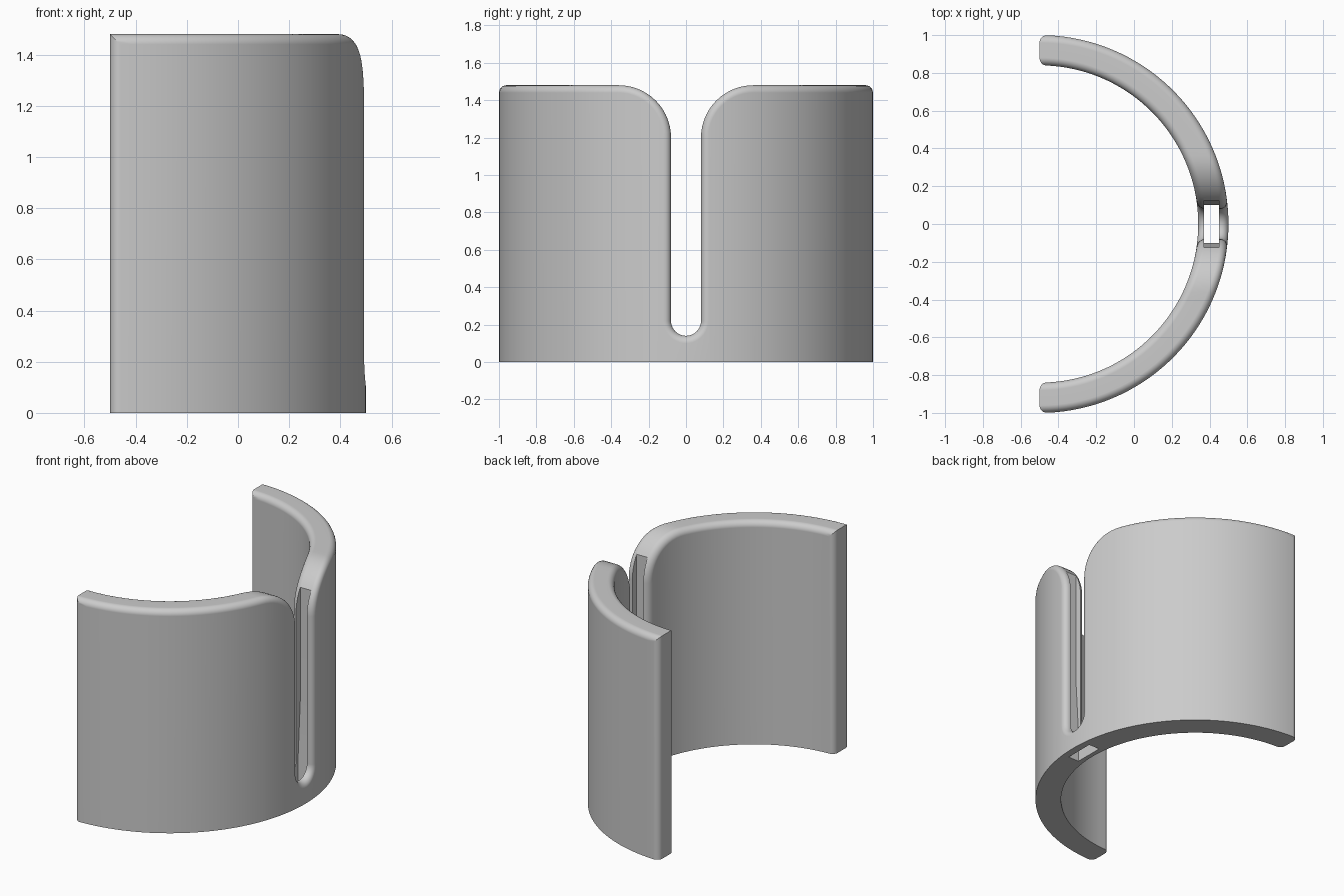
import bpy, bmesh
from math import sin, cos, asin, sqrt, pi, radians

cube = bpy.data.objects.get("Cube")
if cube:
    bpy.data.objects.remove(cube, do_unlink=True)

HEIGHT, OUTER, INNER, ROUND = 1.48, 1.0, 0.84, 0.04
SLOT, SLOT_Z, SHOULDER, SHOULDER_Z = 0.08, 0.22, 0.28, 1.2
CENTRE_X = -0.5

grey = bpy.data.materials.new("light grey")
grey.use_nodes = True
colour = (0.6, 0.6, 0.6, 1)
grey.diffuse_color = colour
grey.node_tree.nodes["Principled BSDF"].inputs["Base Color"].default_value = colour


def place(s, z, r):
    """Wrap a flat outline point onto a cylinder; the slot keeps parallel walls."""
    w = max(0, 1 - max(0, s - SLOT - SHOULDER) / 0.5)
    y = s * (r + (OUTER - r) * w)
    return (CENTRE_X + sqrt(max(0, r * r - y * y)), y, z)


def outline(d, arc=10, top=26):
    """Slot floor, shoulder and top edge of one half, inset by d."""
    r, f, c = SLOT + d, SHOULDER - d, SLOT + SHOULDER
    pts = []
    for i in range(arc + 1):
        a = -pi / 2 * (1 - i / arc)
        pts.append((r * cos(a) if i else 0, SLOT_Z + r * sin(a)))
    for i in range(arc + 5):
        a = pi / 2 * (2 - i / (arc + 4))
        pts.append((c + f * cos(a), SHOULDER_Z + f * sin(a)))
    start, end = asin(c), pi / 2 - d
    pts += [(sin(start + (end - start) * i / top), HEIGHT - d) for i in range(1, top + 1)]
    return pts, arc


# Rounded wall section: (radius, inset) from the outer face to the inner face
steps = 6
section = []
for i in range(steps + 1):
    a = pi / 2 * i / steps
    section.append((OUTER - ROUND * (1 - cos(a)), ROUND * (1 - sin(a))))
section += [(OUTER + INNER - r, d) for r, d in reversed(section)]

# Half of the curved wall
bm = bmesh.new()
rims, feet = [], []
for r, d in section:
    pts, k = outline(d)
    rims.append([bm.verts.new(place(s, z, r)) for s, z in pts])
    feet.append(bm.verts.new(place(pts[-1][0], 0, r)))
n = len(rims[0])
for j in range(len(section) - 1):
    a, b = rims[j] + [feet[j]], rims[j + 1] + [feet[j + 1]]
    for i in range(n):
        bm.faces.new((a[i], a[i + 1], b[i + 1], b[i]))

# Outer and inner faces as upright strips
floors = []
for j in (0, len(section) - 1):
    r, d = section[j]
    pts, k = outline(d)
    base = [bm.verts.new(place(s, 0, r)) if i not in (k + 1, n - 1) else None
            for i, (s, z) in enumerate(pts)]
    base[k + 1], base[n - 1] = base[k], feet[j]
    rim = rims[j]
    for i in range(n - 1):
        if i != k:
            extra = [rim[k]] if i == k + 1 else []
            bm.faces.new([base[i], base[i + 1], rim[i + 1], rim[i]] + extra)
    floors.append(base)

# Flat underside
a, b = floors
for i in range(n - 2):
    if i != k:
        bm.faces.new((a[i], b[i], b[i + 1], a[i + 1]))
bm.faces.new([a[n - 2]] + feet + [b[n - 2]])
bmesh.ops.recalc_face_normals(bm, faces=bm.faces)
mesh = bpy.data.meshes.new("curved_wall")
bm.to_mesh(mesh)
bm.free()
mesh.materials.append(grey)
wall = bpy.data.objects.new("curved_wall", mesh)
bpy.context.collection.objects.link(wall)

# Cutter for the tapering channel through the slot and base
half = [(0.1, -0.1), (0.1, 0.2), (0.125, 0.6), (0.125, 1.7)]
profile = half + [(-y, z) for y, z in reversed(half)]
bm = bmesh.new()
face = bm.faces.new([bm.verts.new((0.37, y, z)) for y, z in profile])
new = bmesh.ops.extrude_face_region(bm, geom=[face])["geom"]
bmesh.ops.translate(bm, vec=(0.08, 0, 0),
                    verts=[v for v in new if isinstance(v, bmesh.types.BMVert)])
bmesh.ops.recalc_face_normals(bm, faces=bm.faces)
cut_mesh = bpy.data.meshes.new("channel_cutter")
bm.to_mesh(cut_mesh)
bm.free()
cut_mesh.materials.append(grey)
cutter = bpy.data.objects.new("channel_cutter", cut_mesh)
bpy.context.collection.objects.link(cutter)
cutter.hide_render = True

# Mirror the half, cut the channel, then smooth
bpy.ops.object.select_all(action='DESELECT')
wall.select_set(True)
bpy.context.view_layer.objects.active = wall
mirror = wall.modifiers.new("Mirror", 'MIRROR')
mirror.use_axis = (False, True, False)
mirror.merge_threshold = 0.0005
cut = wall.modifiers.new("Channel", 'BOOLEAN')
cut.object, cut.operation, cut.solver = cutter, 'DIFFERENCE', 'EXACT'
for name in ("Mirror", "Channel"):
    bpy.ops.object.modifier_apply(modifier=name)
bpy.data.objects.remove(cutter, do_unlink=True)
bpy.ops.object.shade_smooth_by_angle(angle=radians(30))
weighted = wall.modifiers.new("Weighted", 'WEIGHTED_NORMAL')
weighted.keep_sharp = True
